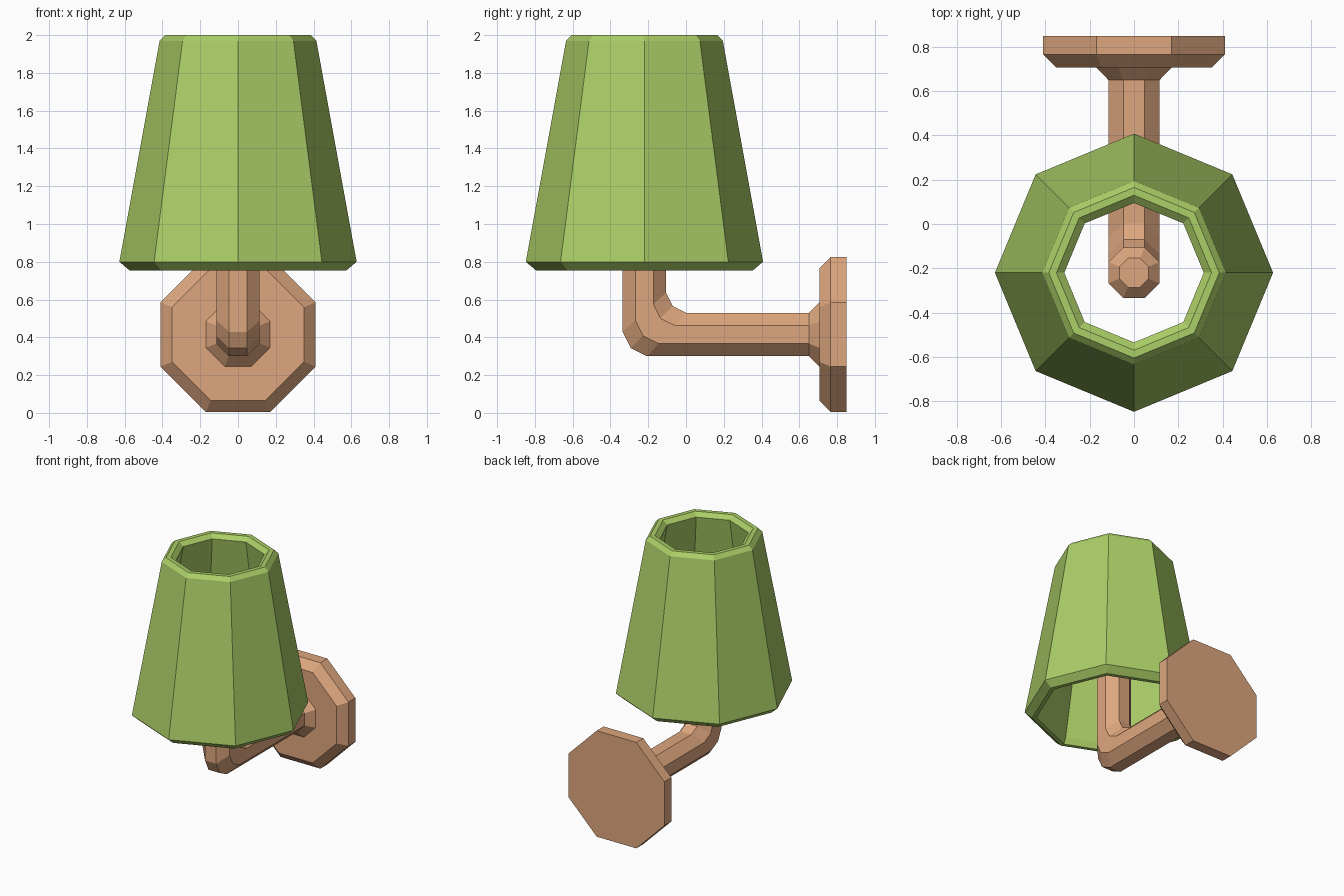
import bpy
import bmesh
from math import sin, cos, pi
from mathutils import Vector

if "Cube" in bpy.data.objects:
    bpy.data.objects.remove(bpy.data.objects["Cube"], do_unlink=True)

SIDES = 8
SHADE_Y = -0.22     # axis of the shade and the upright tube
ARM_Z = 0.415       # axis of the horizontal tube and wall plate
TUBE = 0.115        # tube half width across flats


def make_material(name, rgb):
    mat = bpy.data.materials.new(name)
    mat.use_nodes = True
    mat.diffuse_color = (*rgb, 1)
    mat.node_tree.nodes["Principled BSDF"].inputs["Base Color"].default_value = (*rgb, 1)
    return mat


green = make_material("leaf green", (0.41, 0.62, 0.135))
wood = make_material("light wood", (0.73, 0.385, 0.21))


def octagon(flat_radius):
    """Octagon points with flat sides on both axes."""
    r = flat_radius / cos(pi / SIDES)
    return [(r * cos((i + 0.5) * 2 * pi / SIDES), r * sin((i + 0.5) * 2 * pi / SIDES))
            for i in range(SIDES)]


def loft(name, rings, mat, closed=False):
    """Skin a run of rings; either cap the ends or join last to first."""
    bm = bmesh.new()
    rows = [[bm.verts.new(p) for p in ring] for ring in rings]
    pairs = list(zip(rows, rows[1:]))
    if closed:
        pairs.append((rows[-1], rows[0]))
    else:
        bm.faces.new(rows[0])
        bm.faces.new(rows[-1])
    for a, b in pairs:
        for i in range(SIDES):
            j = (i + 1) % SIDES
            bm.faces.new((a[i], a[j], b[j], b[i]))
    bmesh.ops.recalc_face_normals(bm, faces=bm.faces)
    mesh = bpy.data.meshes.new(name)
    bm.to_mesh(mesh)
    bm.free()
    mesh.materials.append(mat)
    obj = bpy.data.objects.new(name, mesh)
    bpy.context.collection.objects.link(obj)
    return obj


# Hollow tapered shade with chamfered rims, corners on the axes
shade_profile = [(0.575, 0.755), (0.628, 0.80), (0.415, 1.97), (0.385, 2.0),
                 (0.35, 2.0), (0.315, 1.97), (0.525, 0.80), (0.545, 0.755)]
loft("lamp_shade",
     [[Vector((r * cos(i * 2 * pi / SIDES), SHADE_Y + r * sin(i * 2 * pi / SIDES), z))
       for i in range(SIDES)] for r, z in shade_profile],
     green, closed=True)

# Wall plate with a flared collar, stacked along y
plate_profile = [(TUBE, 0.65), (0.17, 0.706), (0.35, 0.706), (0.41, 0.765), (0.41, 0.85)]
loft("wall_plate",
     [[Vector((x, y, ARM_Z + w)) for x, w in octagon(r)] for r, y in plate_profile],
     wood)


def bend_ring(up, along):
    """Tube section at the mitred corner, pushed along either leg."""
    ring = []
    for x, u in octagon(TUBE):
        d = 0.118 - 0.1 * u
        ring.append(Vector((x, SHADE_Y + u + along * d, ARM_Z + u + up * d)))
    return ring


# Bent tube: chamfered tip inside the shade, rounded elbow, run to the wall
tip_z = 1.15
arm_rings = [[Vector((x, SHADE_Y + u, z)) for x, u in octagon(r)]
             for r, z in ((0.066, tip_z), (TUBE, tip_z - 0.05))]
arm_rings += [bend_ring(1, 0), bend_ring(0.33, 0.33), bend_ring(0, 1)]
arm_rings.append([Vector((x, 0.66, ARM_Z + u)) for x, u in octagon(TUBE)])
loft("bent_arm", arm_rings, wood)
